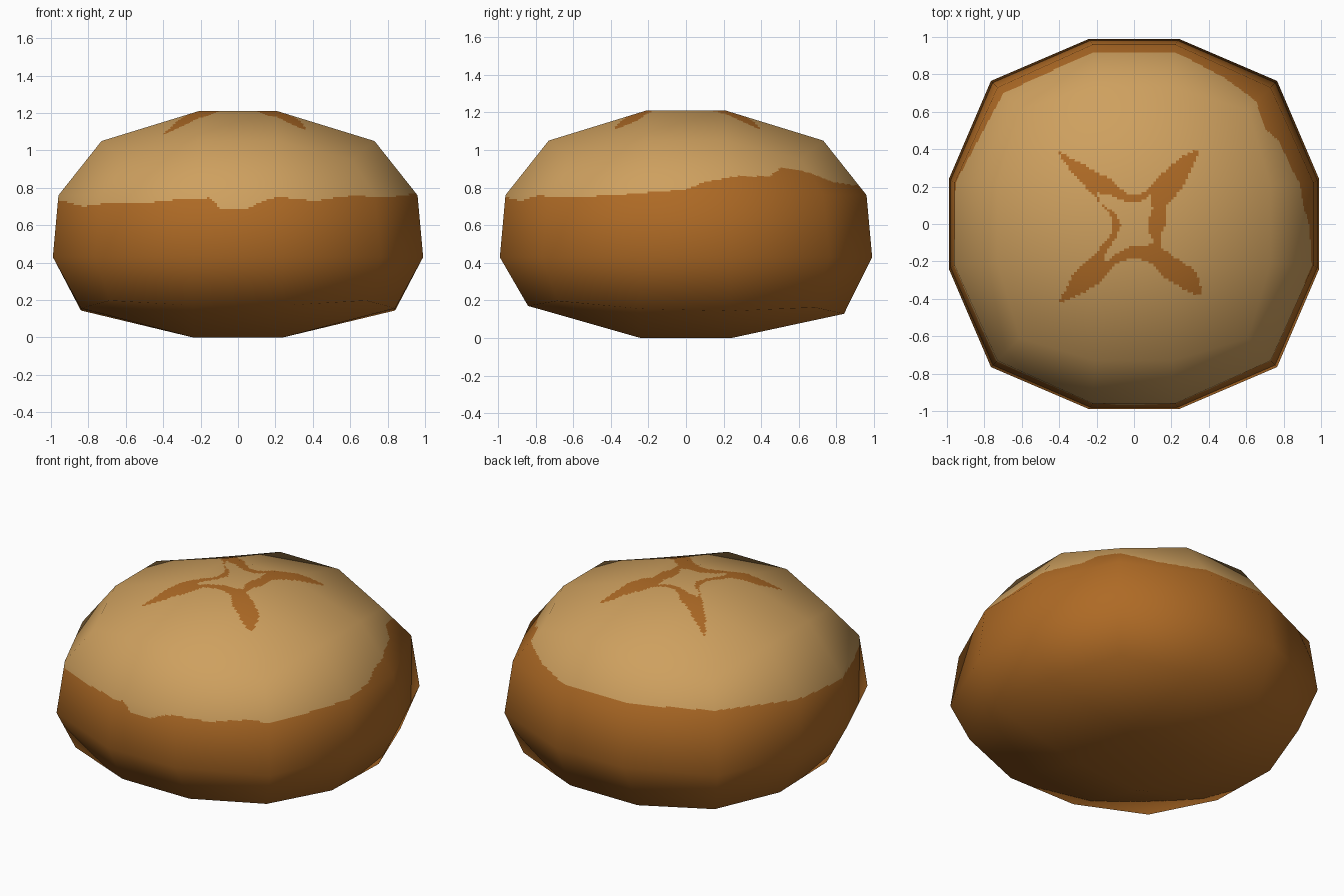
import bpy, bmesh, math
from mathutils import Vector

if "Cube" in bpy.data.objects:
    bpy.data.objects.remove(bpy.data.objects["Cube"])

N = 32  # fine cells per side of each coarse face, so painted borders are crisp


def material(name, rgb):
    m = bpy.data.materials.new(name)
    m.diffuse_color = (*rgb, 1)
    m.use_nodes = True
    m.node_tree.nodes["Principled BSDF"].inputs["Base Color"].default_value = m.diffuse_color
    return m


crust = material("baked brown crust", (0.423, 0.144, 0.0185))
flour = material("pale tan top", (0.617, 0.352, 0.114))

# Rounded 3x3x3 cube cage: (edge distance, half width, corner, edge z, corner z)
LEVELS = [(0.84, 0.24, 0.685, 0.15, 0.18),
          (0.99, 0.24, 0.765, 0.43, 0.43),
          (0.96, 0.22, 0.73, 0.76, 0.76),
          (0.73, 0.21, 0.61, 1.05, 0.95)]


def cage_point(i, j, k):
    e, w, c, ze, zc = LEVELS[k]
    sx, sy = (-1 if i < 2 else 1), (-1 if j < 2 else 1)
    ox, oy = i in (0, 3), j in (0, 3)
    if ox and oy:
        x, y, z = c, c, zc
    elif ox:
        x, y, z = e, w, ze
    elif oy:
        x, y, z = w, e, ze
    else:
        x, y, z = w, w, (0 if k == 0 else 1.21)
    if k == 0 and z > 0:
        z -= 0.025 * sy * y
    return Vector((sx * x, sy * y, z))


cage = bmesh.new()
cells = {}


def cage_vert(i, j, k):
    if (i, j, k) not in cells:
        cells[i, j, k] = cage.verts.new(cage_point(i, j, k))
    return cells[i, j, k]


for k in (0, 3):
    for i in range(3):
        for j in range(3):
            cage.faces.new([cage_vert(i + a, j + b, k)
                            for a, b in ((0, 0), (1, 0), (1, 1), (0, 1))])
ring = [(i, 0) for i in range(3)] + [(3, j) for j in range(3)] + \
       [(3 - i, 3) for i in range(3)] + [(0, 3 - j) for j in range(3)]
for n, a in enumerate(ring):
    b = ring[(n + 1) % 12]
    for k in range(3):
        cage.faces.new([cage_vert(*a, k), cage_vert(*b, k),
                        cage_vert(*b, k + 1), cage_vert(*a, k + 1)])
bmesh.ops.recalc_face_normals(cage, faces=cage.faces[:])
cage.normal_update()

# Wavy border between crust and pale top: (angle in degrees, height)
BORDER = [(0, .79), (6, .83), (17, .86), (30, .86), (36, .91), (45, .88), (58, .83),
          (75, .81), (90, .81), (120, .81), (135, .81), (150, .79), (180, .75),
          (197, .73), (213, .70), (226, .715), (240, .72), (253, .74), (261, .745),
          (265, .685), (273, .69), (277, .72), (282, .75), (295, .73), (309, .76),
          (318, .745), (338, .76), (360, .79)]
# Scored cross on top, and the pale patch left in its middle
CROSS = [(-.41, .39), (-.22, .29), (-.13, .24), (-.05, .17), (0, .15), (.06, .17),
         (.13, .25), (.25, .36), (.35, .40), (.34, .36), (.27, .21), (.165, .09),
         (.17, 0), (.14, -.07), (.15, -.13), (.235, -.19), (.33, -.25), (.37, -.38),
         (.3, -.37), (.165, -.29), (.1, -.21), (0, -.175), (-.1, -.21), (-.18, -.31),
         (-.31, -.39), (-.4, -.42), (-.34, -.29), (-.21, -.16), (-.13, -.07),
         (-.11, 0), (-.14, .07), (-.26, .2), (-.35, .3)]
PATCH = [(-.2, .165), (-.13, .16), (-.08, .13), (0, .11), (.06, .13), (.09, .16),
         (.1, .08), (.08, .02), (.08, -.05), (.11, -.1), (.05, -.12), (-.02, -.12),
         (-.08, -.15), (-.15, -.2), (-.16, -.17), (-.1, -.08), (-.07, -.01),
         (-.1, .06), (-.18, .11)]


def inside(poly, x, y):
    hit = False
    for (x1, y1), (x2, y2) in zip(poly, poly[1:] + poly[:1]):
        if (y1 > y) != (y2 > y) and x < x1 + (y - y1) * (x2 - x1) / (y2 - y1):
            hit = not hit
    return hit


def border(x, y):
    a = math.degrees(math.atan2(y, x)) % 360
    for (a1, z1), (a2, z2) in zip(BORDER, BORDER[1:]):
        if a <= a2:
            return z1 + (z2 - z1) * (a - a1) / (a2 - a1)


def is_pale(p):
    if p.z < border(p.x, p.y):
        return False
    if p.z > 1.0 and max(abs(p.x), abs(p.y)) < 0.45:
        return not inside(CROSS, p.x, p.y) or inside(PATCH, p.x, p.y)
    return True


# Fine grid over each cage face, carrying the cage's smooth normals
points, normals, faces, slots, index = [], [], [], [], {}


def blend(q, u, v):
    return (q[0] * (1 - u) + q[1] * u) * (1 - v) + (q[3] * (1 - u) + q[2] * u) * v


def fine_vert(pos, nor, u, v):
    p = blend(pos, u, v)
    key = tuple(round(c, 5) + 0.0 for c in p)
    if key not in index:
        index[key] = len(points)
        points.append(p)
        normals.append(blend(nor, u, v).normalized())
    return index[key]


for f in cage.faces:
    pos = [v.co.copy() for v in f.verts]
    nor = [v.normal.copy() for v in f.verts]
    grid = [[fine_vert(pos, nor, a / N, b / N) for b in range(N + 1)]
            for a in range(N + 1)]
    for a in range(N):
        for b in range(N):
            faces.append((grid[a][b], grid[a + 1][b], grid[a + 1][b + 1], grid[a][b + 1]))
            slots.append(int(is_pale(blend(pos, (a + .5) / N, (b + .5) / N))))
cage.free()

# Bread loaf
mesh = bpy.data.meshes.new("bread_loaf")
mesh.from_pydata(points, [], faces)
mesh.materials.append(crust)
mesh.materials.append(flour)
mesh.polygons.foreach_set("material_index", slots)
mesh.polygons.foreach_set("use_smooth", [True] * len(faces))
mesh.update()
mesh.normals_split_custom_set_from_vertices(normals)
loaf = bpy.data.objects.new("bread_loaf", mesh)
bpy.context.collection.objects.link(loaf)
